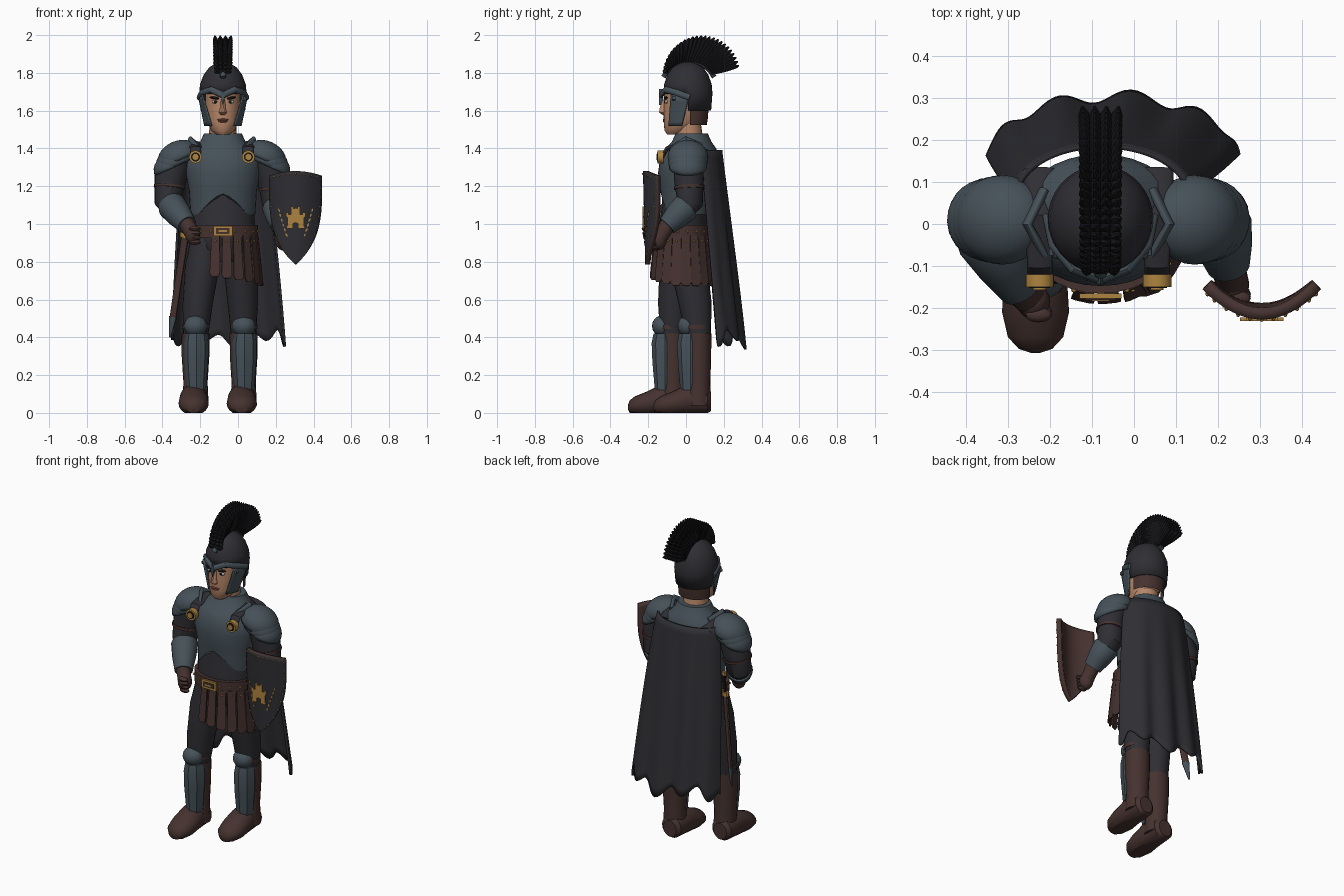
import bpy, bmesh
from math import sin, cos, pi, radians
from mathutils import Vector, Matrix

if "Cube" in bpy.data.objects:
    bpy.data.objects.remove(bpy.data.objects["Cube"])


def material(name, *rgb):
    mat = bpy.data.materials.new(name)
    mat.use_nodes = True
    mat.diffuse_color = (*rgb, 1)
    mat.node_tree.nodes["Principled BSDF"].inputs["Base Color"].default_value = (*rgb, 1)
    return mat


charcoal = material("charcoal cloth", .028, .028, .034)
steel = material("slate steel", .06, .082, .098)
leather = material("dark brown leather", .06, .032, .028)
skin = material("tan skin", .47, .24, .14)
gold = material("old gold", .42, .23, .05)
black = material("black", .008, .008, .01)
white = material("eye white", .5, .46, .42)
lip = material("dull red lip", .22, .08, .06)


def finish(name, bm, mat, thick=0, back=None, fix=True):
    if fix:
        bmesh.ops.recalc_face_normals(bm, faces=bm.faces)
    mesh = bpy.data.meshes.new(name)
    bm.to_mesh(mesh)
    bm.free()
    mesh.materials.append(mat)
    mesh.shade_smooth()
    mesh.set_sharp_from_angle(angle=radians(35))
    obj = bpy.data.objects.new(name, mesh)
    bpy.context.collection.objects.link(obj)
    if thick:
        mod = obj.modifiers.new("thickness", 'SOLIDIFY')
        mod.thickness, mod.offset = thick, -1
        if back:
            mesh.materials.append(back)
            mod.material_offset = mod.material_offset_rim = 1


def loft(name, rows, mat, frame="level", sides=20, keep=None, reshape=None, thick=0):
    """Skin elliptical rings, each given as x, y, z and two radii."""
    bm, rings = bmesh.new(), []
    pts = [Vector(r[:3]) for r in rows]
    turn = last = None
    for i, row in enumerate(rows):
        a, b = Vector((1, 0, 0)), Vector((0, 1, 0))
        if frame == "along_y":
            b = Vector((0, 0, 1))
        elif frame == "path":
            way = pts[min(i + 1, len(pts) - 1)] - pts[max(i - 1, 0)]
            turn = last.rotation_difference(way) @ turn if last else way.to_track_quat('Z', 'Y')
            last = way
            a, b = turn @ a, turn @ b
        ring = []
        for k in range(sides):
            t = 2 * pi * k / sides
            p = pts[i] + a * row[3] * cos(t) + b * row[4] * sin(t)
            ring.append(bm.verts.new(reshape(p) if reshape else p))
        rings.append(ring)
    for lo, hi in zip(rings, rings[1:]):
        for k in range(sides):
            n = (k + 1) % sides
            bm.faces.new((lo[k], lo[n], hi[n], hi[k]))
    bm.faces.new(rings[0][::-1])
    bm.faces.new(rings[-1])
    if keep:
        drop = [f for f in bm.faces if not keep(f.calc_center_median())]
        bmesh.ops.delete(bm, geom=drop, context='FACES')
    finish(name, bm, mat, thick)


def sheet(name, func, nu, nv, mat, thick, back=None):
    """Grid surface from func(u, v) with u in -1..1 and v in 0..1."""
    bm = bmesh.new()
    g = [[bm.verts.new(func(2 * j / nu - 1, i / nv)) for j in range(nu + 1)] for i in range(nv + 1)]
    for i in range(nv):
        for j in range(nu):
            bm.faces.new((g[i][j], g[i + 1][j], g[i + 1][j + 1], g[i][j + 1]))
    finish(name, bm, mat, thick, back, fix=False)


def plate(name, outline, mat, matrix, thick=.008):
    """Flat outline in local x and z, given depth along local y."""
    bm = bmesh.new()
    face = bm.faces.new([bm.verts.new((x, 0, z)) for x, z in outline])
    new = bmesh.ops.extrude_face_region(bm, geom=[face], use_keep_orig=True)["geom"]
    bmesh.ops.translate(bm, vec=(0, thick, 0), verts=[v for v in new if isinstance(v, bmesh.types.BMVert)])
    bm.transform(matrix)
    finish(name, bm, mat)


def ball(name, at, size, mat, tilt=0, cut=None, seg=20):
    bm = bmesh.new()
    bmesh.ops.create_uvsphere(bm, u_segments=seg, v_segments=seg // 2, radius=1)
    if cut is not None:
        bmesh.ops.delete(bm, geom=[v for v in bm.verts if v.co.z < cut], context='VERTS')
    bm.transform(Matrix.Translation(at) @ Matrix.Rotation(tilt, 4, 'Y') @ Matrix.Diagonal((*size, 1)))
    finish(name, bm, mat, thick=.01 if cut is not None else 0)


def disc(name, at, radius, depth, mat):
    x, y, z = at
    loft(name, [(x, y + depth, z, radius, radius), (x, y, z, radius, radius)], mat, "along_y")


MID = -.08   # body centre line
move = Matrix.Translation

# Legs, boots and leg armour; the right leg steps forward
for side, hip, cx, cy in (("right", -.165, -.225, -.07), ("left", .005, .03, .065)):
    def leg_row(t, z, rx, ry):
        return (hip + (cx - hip) * t, -.02 + (cy + .02) * t, z, rx, ry)
    loft(side + "_thigh", [leg_row(0, .95, .08, .1), leg_row(.4, .78, .092, .1),
         leg_row(.8, .58, .08, .088), leg_row(1, .4, .066, .066)], charcoal)
    loft(side + "_boot_shaft", [(cx, cy, z, rx, ry) for z, rx, ry in
         ((.04, .07, .068), (.16, .064, .064), (.3, .073, .068), (.42, .074, .07))], leather)
    loft(side + "_foot", [(cx - .01, cy + dy, z, rx, rz) for dy, z, rx, rz in
         ((.068, .06, .045, .05), (.05, .065, .066, .068), (-.06, .07, .075, .08), (-.14, .05, .08, .062),
          (-.2, .04, .066, .048), (-.228, .032, .04, .034), (-.238, .03, .01, .01))], leather, "along_y",
         reshape=lambda p: Vector((p.x, p.y, max(p.z, 0))))
    loft(side + "_greave", [(cx + .005, cy - .04, z, rx, ry) for z, rx, ry in
         ((.12, .05, .055), (.27, .062, .068), (.37, .064, .072), (.42, .056, .062))], steel, sides=8)
    ball(side + "_knee_guard", (cx, cy - .055, .46), (.062, .055, .056), steel)
    loft(side + "_knee_strap", [(cx, cy - .01, z, .072, .075) for z in (.445, .465)], leather)

# Torso, breastplate with arched lower edge
loft("abdomen", [(MID, -.02, .8, .08, .08), (MID, -.02, .87, .165, .125), (MID, -.015, .95, .175, .135),
     (MID, -.01, 1.06, .165, .122), (MID, 0, 1.2, .165, .12)], charcoal)


def arch(p):
    if p.z < 1.1 and p.y < 0:
        p.z += .11 * max(0, 1 - abs((p.x - MID) / .13) ** 1.5)
    return p


loft("breastplate", [(MID, cy, z, rx, ry) for cy, z, rx, ry in
     ((0, 1.05, .172, .132), (0, 1.18, .18, .137), (0, 1.27, .197, .148), (.015, 1.35, .2, .152),
      (.025, 1.4, .165, .135), (.03, 1.435, .12, .105), (.03, 1.48, .1, .085))], steel, sides=32, reshape=arch)

# Belt with buckle and studs
loft("belt", [(MID, -.018, z, .185, .148) for z in (.925, .995)], leather, sides=32)
for name, w, h, y, mat in (("buckle", .05, .027, -.178, gold), ("buckle_opening", .036, .015, -.181, leather),
                           ("buckle_tongue", .022, .005, -.184, gold)):
    plate(name, [(-w, -h), (w, -h), (w, h), (-w, h)], mat, move((MID, y, .963)), .012)
for k in range(18):
    a = 2 * pi * (k + .5) / 18
    ball("belt_stud", (MID + .185 * cos(a), -.018 + .148 * sin(a), .96), (.007, .007, .007), gold, seg=8)

# Hanging leather straps over the front and left hip
for k in range(10):
    a = radians(-102 + 18 * k)
    spot = move((MID + .187 * cos(a), -.018 + .15 * sin(a), .94))
    pose = spot @ Matrix.Rotation(a + pi / 2, 4, 'Z') @ Matrix.Rotation(-.1, 4, 'X')
    drop = -.2 - .05 * min(k, 5) / 5
    plate("hip_strap", [(-.022, 0), (-.028, drop), (-.016, drop - .018), (.016, drop - .018),
          (.028, drop), (.022, 0)], leather, pose)
    ball("strap_rivet", pose @ Vector((0, 0, -.03)), (.006, .006, .006), gold, seg=8)

# Arms
arms = {"right": [(-.31, .01, 1.38), (-.36, .015, 1.24), (-.37, 0, 1.12), (-.27, -.155, .995), (-.24, -.185, .945)],
        "left": [(.14, .01, 1.38), (.185, .015, 1.24), (.2, .02, 1.11), (.225, -.1, .99), (.235, -.145, .915)]}
for side, pts in arms.items():
    shoulder, mid, elbow, wrist, hand = map(Vector, pts)
    loft(side + "_sleeve", [(*shoulder, .075, .075), (*mid, .08, .084), (*elbow, .07, .072),
         (*elbow.lerp(wrist, .4), .058, .058)], charcoal, "path")
    loft(side + "_arm_strap", [(*mid.lerp(elbow, t), .081, .085) for t in (.3, .42)], leather, "path")
    loft(side + "_bracer", [(*elbow.lerp(wrist, t), r, r) for t, r in
         ((.12, .07), (.2, .077), (.6, .068), (1, .052))], steel, "path")
    loft(side + "_glove", [(*wrist.lerp(hand, t), r, r) for t, r in ((-.3, .044), (.5, .04), (1, .04))], leather, "path")
    ball(side + "_fist", hand, (.04, .043, .052), leather)
    for k in range(4):
        ball(side + "_finger", hand + Vector((.012, -.032 + .004 * k, .03 - .024 * k)), (.032, .018, .014), leather, seg=12)
    # Layered shoulder armour
    sign = 1 if side == "left" else -1
    sx = MID - .005 + sign * .23
    for k in range(3):
        ball(side + "_shoulder_plate", (sx + sign * .014 * k, .01, 1.355 - .028 * k),
             (.115 - .004 * k, .107 - .003 * k, .085), steel, tilt=sign * .42, cut=-.35 + .1 * k, seg=28)
    loft(side + "_shoulder_ridge", [(sx - sign * .1, -.07, 1.4, .012, .02), (sx - sign * .06, 0, 1.44, .012, .025),
         (sx - sign * .1, .08, 1.41, .012, .02)], steel, "path")
    # Brooch and cape strap
    bx = MID - .005 + sign * .14
    loft(side + "_cape_strap", [(bx, -.13, 1.35, .03, .012), (bx, -.1, 1.4, .03, .012), (bx, .02, 1.425, .035, .014),
         (bx, .13, 1.37, .04, .014)], charcoal, "path")
    for name, y, radius, depth, mat in (("_brooch", -.15, .034, .03, gold), ("_brooch_ring", -.153, .024, .01, black),
                                        ("_brooch_centre", -.157, .016, .01, gold)):
        disc(side + name, (bx, y, 1.355), radius, depth, mat)


# Cape with folds and a ragged hem
def cape(u, v):
    a = u * 1.45
    fold = .016 * v * sin(u * 15)
    x = -.075 + .025 * v + (.2 + .095 * v ** .7) * sin(a)
    y = .05 + .08 * v + (.13 + .035 * v + fold) * cos(a * .95)
    return x, y, 1.39 - v - v ** 6 * (.03 * sin(u * 15) + .025 * sin(u * 6 + 1))


sheet("cape", cape, 60, 24, charcoal, .012)

# Head and face
loft("neck", [(MID, .02, 1.42, .075, .075), (MID, .005, 1.56, .07, .07)], skin)
loft("face", [(MID, cy - .01, z, rx, ry) for cy, z, rx, ry in
     ((-.045, 1.475, .035, .045), (-.035, 1.495, .062, .069), (-.01, 1.54, .083, .098),
      (0, 1.61, .093, .109), (0, 1.72, .093, .105))], skin, sides=28)
loft("nose", [(MID, -.112, 1.66, .011, .012), (MID, -.122, 1.615, .014, .018), (MID, -.124, 1.59, .021, .02),
     (MID, -.114, 1.578, .012, .01)], skin, sides=10)
for z, w in ((1.552, .03), (1.543, .024)):
    ball("lip", (MID, -.114, z), (w, .009, .006), lip)
for s in (-1, 1):
    ball("eye", (MID + s * .04, -.103, 1.647), (.019, .01, .009), white)
    ball("pupil", (MID + s * .039, -.111, 1.647), (.008, .005, .008), black)
    ball("eyebrow", (MID + s * .042, -.107, 1.667), (.028, .012, .007), black, tilt=s * -.15)
    # Helmet brow and cheek guards
    loft("helmet_brow", [(MID + s * x, y, z, .012, .017) for x, y, z in
         ((.127, .02, 1.67), (.113, -.05, 1.695), (.065, -.108, 1.712), (0, -.132, 1.682))], steel, "path", sides=12)

    def cheek(u, v):
        f, v = (u + 1) / 2, v ** .8
        return (MID + s * (.126 - .034 * v - f * (.022 + .014 * v)), .02 - .04 * v - f * (.1 - .03 * v), 1.685 - .165 * v)
    sheet("cheek_guard", cheek, 6, 6, steel, .008 * s)
    disc("cheek_hinge", (MID + s * .113, -.075, 1.665), .01, .02, steel)
plate("nose_guard", [(-.012, 0), (0, -.05), (.012, 0), (0, .035)], steel, move((MID, -.143, 1.68)), .02)

# Helmet shell, nape padding and crest
loft("helmet", [(MID, .01, z, rx, ry) for z, rx, ry in
     ((1.6, .118, .123), (1.69, .126, .13), (1.74, .121, .126), (1.79, .102, .108), (1.83, .072, .08),
      (1.852, .035, .04), (1.858, .008, .01))], charcoal, sides=36,
     keep=lambda c: c.z > 1.68 or c.y > .015, thick=.008)
loft("nape_padding", [(MID, .02, z, .1, r) for z, r in ((1.525, .09), (1.56, .096), (1.62, .1))], leather,
     sides=28, keep=lambda c: c.y > .025)


def arc(y, z, radius, degrees):
    return Vector((MID, y - radius * cos(radians(degrees)), z + radius * sin(radians(degrees))))


loft("crest_holder", [(*arc(.015, 1.715, .148, 25 + 13 * k), .016, .014) for k in range(11)], steel, "path", sides=10)
for k in range(26):
    t = k / 25
    for lane in (-1.5, -.5, .5, 1.5):
        root = arc(.015, 1.715, .145, 38 + 108 * t)
        tip = arc(.085, 1.797, .2, 4 + 164 * t)
        root.x += lane * .009
        tip.x += lane * .029
        loft("crest_plume", [(*root, .007, .009), (*root.lerp(tip, .55), .014, .014),
             (*root.lerp(tip, .88), .013, .012), (*tip, .003, .004)], black, "path", sides=6)


# Curved shield with rivets and a tower emblem
def shield(u, v):
    x = u * (.139 * (1 - v ** 3.7) + .002)
    return .305 + x, -.228 + 3.6 * x * x + .012 * v, 1.28 - .495 * v - .025 * u * u * (1 - v)


sheet("shield", shield, 20, 24, charcoal, .028, leather)
for k in range(9):
    for u, v in ((-.92, .04 + .105 * k), (.92, .04 + .105 * k), (-.8 + .2 * k, .03)):
        ball("shield_rivet", shield(u, v), (.005, .006, .005), gold, seg=8)
half = [(0, .6), (.25, .5), (.25, 0), (1, 0), (.85, .3), (.85, 1.1), (1, 1.2), (1, 1.6), (.7, 1.6), (.7, 1.4),
        (.45, 1.4), (.45, 2.2), (.2, 2.2), (.2, 2), (0, 2)]
tower = half + [(-x, z) for x, z in half[-2:0:-1]]
plate("tower_emblem", [(x * .052, z * .054) for x, z in tower], gold, move((.305, -.231, .975)))
for s in (-1, 1):
    for k in range(6):
        x, y, z = shield(s * (.45 + .04 * k), .68 - .055 * k)
        plate("laurel_leaf", [(0, -.012), (.005, 0), (0, .012), (-.005, 0)], gold,
              move((x, y - .004, z)) @ Matrix.Rotation(s * .4, 4, 'Y'), .006)

# Sheathed sword on the right hip
top, end = Vector((-.27, .0, 1.0)), Vector((-.36, .06, .4))
for name, a, b, r, mat in (("scabbard", .12, .84, .022, leather), ("scabbard_tip", .82, 1, .023, steel),
                           ("sword_guard", .08, .12, .034, gold), ("sword_grip", -.08, .08, .013, black),
                           ("sword_pommel", -.12, -.08, .02, gold)):
    taper = .2 if b == 1 else .9
    loft(name, [(*top.lerp(end, a), r * .6, r), (*top.lerp(end, b), r * .6 * taper, r * taper)], mat, "path", sides=10)
